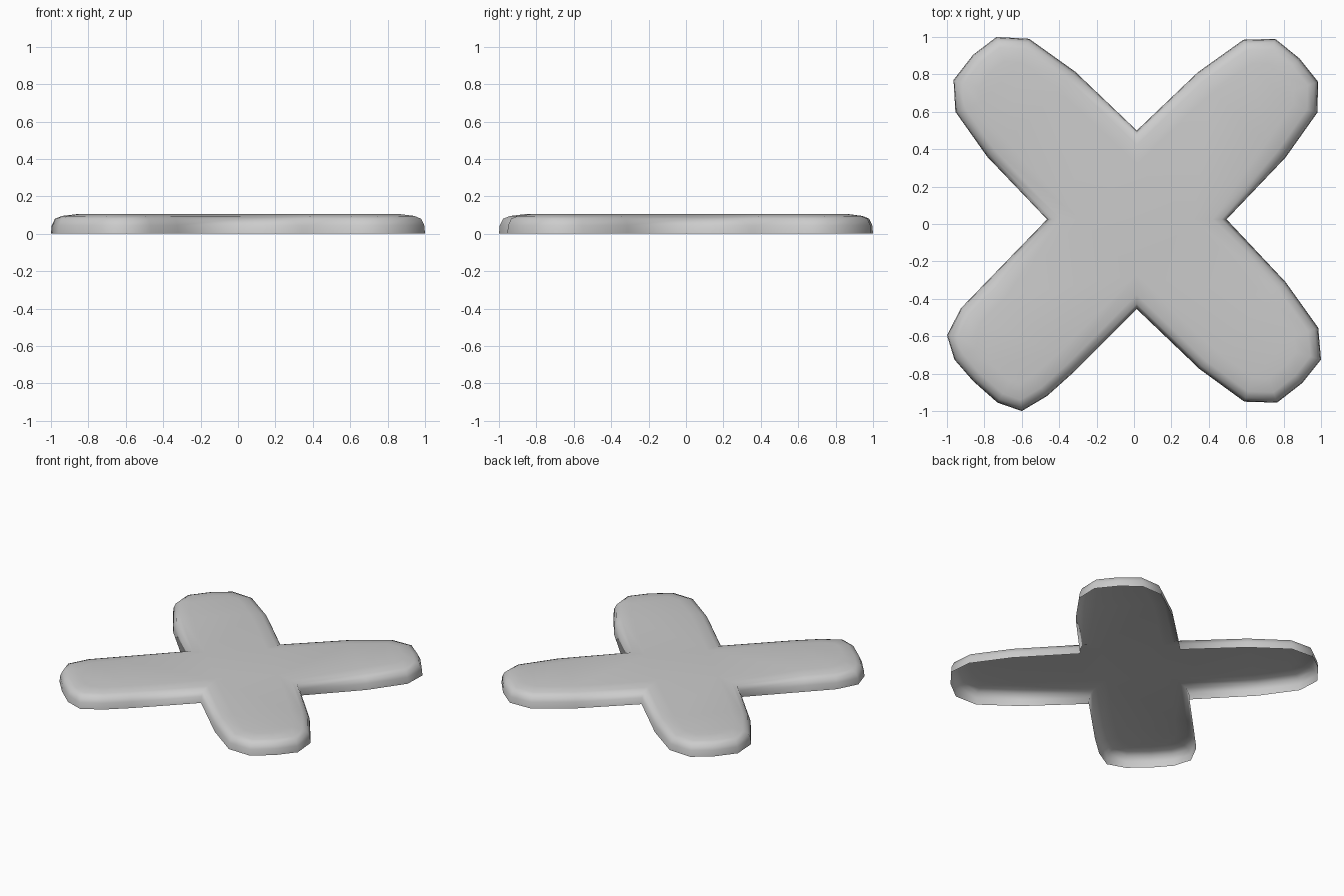
import bpy, bmesh
from mathutils import Vector

if "Cube" in bpy.data.objects:
    bpy.data.objects.remove(bpy.data.objects["Cube"])

# Hand-cut outline of the cross, clockwise from the back notch
outline = [Vector(p) for p in [
    (.015, .5), (.34, .81), (.585, .985), (.755, .99), (.885, .885), (.985, .76), (.98, .595), (.81, .355),
    (.495, .025), (.81, -.31), (.985, -.555), (1, -.725), (.9, -.85), (.765, -.955), (.59, -.95), (.35, -.775),
    (.015, -.455), (-.32, -.79), (-.465, -.92), (-.6, -1), (-.73, -.955), (-.86, -.84), (-.96, -.725),
    (-1, -.595), (-.925, -.45), (-.775, -.295),
    (-.465, .025), (-.785, .36), (-.955, .6), (-.965, .77), (-.86, .905), (-.735, 1), (-.56, .99), (-.315, .815)]]
outline.reverse()  # counter-clockwise


def inset(points, d):
    """Mitred inward offset of a counter-clockwise loop."""
    result = []
    for i, p in enumerate(points):
        a = (p - points[i - 1]).normalized()
        b = (points[(i + 1) % len(points)] - p).normalized()
        n1, n2 = Vector((-a.y, a.x)), Vector((-b.y, b.x))
        result.append(p + (n1 + n2) * d / (1 + n1.dot(n2)))
    return result


# Rounded shell, open underneath: (inset, height) of each ring
bm = bmesh.new()
rings = [[bm.verts.new((p.x, p.y, z)) for p in inset(outline, d)]
         for d, z in [(0, 0), (.004, .045), (.02, .08), (.055, .095), (.13, .105)]]
for low, high in zip(rings, rings[1:]):
    for i in range(len(low)):
        j = (i + 1) % len(low)
        bm.faces.new((low[i], low[j], high[j], high[i]))
top = bm.faces.new(rings[-1])
bmesh.ops.triangulate(bm, faces=[top])
for f in bm.faces:
    f.smooth = True

mesh = bpy.data.meshes.new("cross_plate")
bm.to_mesh(mesh)
bm.free()
bpy.context.collection.objects.link(bpy.data.objects.new("cross_plate", mesh))
